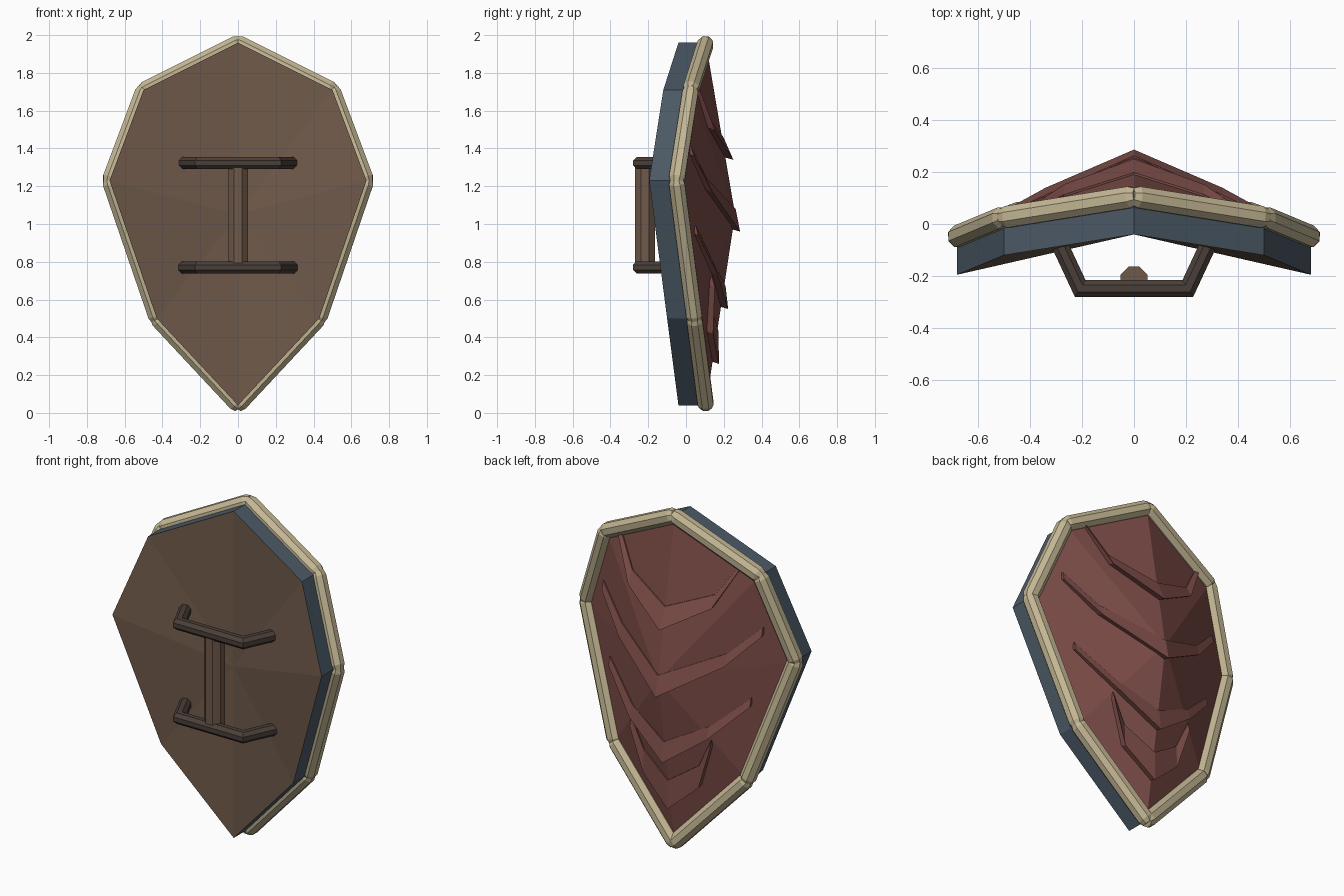
import bpy, math
from mathutils import Vector
from mathutils.bvhtree import BVHTree

cube = bpy.data.objects.get("Cube")
if cube:
    bpy.data.objects.remove(cube)


def material(name, srgb):
    col = [(c / 255 / 12.92 if c < 11 else ((c / 255 + 0.055) / 1.055) ** 2.4) for c in srgb] + [1]
    m = bpy.data.materials.new(name)
    m.use_nodes = True
    m.diffuse_color = col
    m.node_tree.nodes["Principled BSDF"].inputs["Base Color"].default_value = col
    return m


BROWN = material("brown leather", (112, 90, 74))
DARK = material("dark wood", (74, 63, 56))
SLATE = material("slate edge", (76, 90, 102))
RED = material("dull red", (125, 77, 72))
TAN = material("tan rim", (196, 183, 148))


def make(name, verts, faces, mats):
    me = bpy.data.meshes.new(name)
    me.from_pydata([tuple(v) for v in verts], [], faces)
    ob = bpy.data.objects.new(name, me)
    bpy.context.collection.objects.link(ob)
    for m in mats:
        me.materials.append(m)
    return ob


def loft(name, rings, mats):
    """Skin a list of equal closed rings and cap both ends."""
    n = len(rings[0])
    verts = [v for ring in rings for v in ring]
    faces = [(i * n + j, i * n + (j + 1) % n, (i + 1) * n + (j + 1) % n, (i + 1) * n + j)
             for i in range(len(rings) - 1) for j in range(n)]
    last = (len(rings) - 1) * n
    faces += [tuple(reversed(range(n))), tuple(range(last, last + n))]
    ob = make(name, verts, faces, mats)
    import bmesh
    bm = bmesh.new()
    bm.from_mesh(ob.data)
    bmesh.ops.recalc_face_normals(bm, faces=bm.faces)
    bm.to_mesh(ob.data)
    bm.free()
    return ob


def ring(centre, u, v, r, n=8):
    return [centre + u * r * math.cos(math.tau * (k + 0.5) / n)
            + v * r * math.sin(math.tau * (k + 0.5) / n) for k in range(n)]


# Shield body: front fan, edge band and domed back fan
half = [(0.5, -0.12, 1.71), (0.68, -0.195, 1.23), (0.43, -0.1, 0.5)]
front = [Vector(p) for p in
         [(0, -0.04, 1.96)] + half + [(0, -0.04, 0.04)] + [(-x, y, z) for x, y, z in half[::-1]]]
back = [p + Vector((0, 0.145, 0)) for p in front]
N = len(front)
verts = front + back + [Vector((0, -0.04, 1.05)), Vector((0, 0.26, 1.05))]
fan_front = [(i, (i + 1) % N, 2 * N) for i in range(N)]
fan_back = [((i + 1) % N + N, i + N, 2 * N + 1) for i in range(N)]
band = [((i + 1) % N, i, i + N, (i + 1) % N + N) for i in range(N)]
body = make("shield_body", verts, fan_front + fan_back + band, [BROWN, RED, SLATE])
for poly in body.data.polygons:
    poly.material_index = poly.index // N
tree = BVHTree.FromPolygons(verts, fan_back)

# Rim: one chamfered octagonal bar along each edge
for i in range(N):
    a, b = back[i], back[(i + 1) % N]
    d = (b - a).normalized()
    u = d.cross(Vector((0, 1, 0))).normalized()
    v = d.cross(u)
    stops = [(a - d * 0.012, 0.034), (a + d * 0.015, 0.045),
             (b - d * 0.015, 0.045), (b + d * 0.012, 0.034)]
    loft(f"rim_bar_{i + 1}", [ring(c, u, v, r) for c, r in stops], [TAN])


def surface(x, z):
    hit = tree.ray_cast(Vector((x, 2, z)), Vector((0, -1, 0)))[0]
    return hit.y if hit else 0.0


# Chevron ridges on the back: (x, lower z, height, lift) from outer end to middle
chevrons = [
    [(0.39, 1.72, 0.04, 0.02), (0.27, 1.5, 0.07, 0.035), (0, 1.34, 0.12, 0.04)],
    [(0.52, 1.36, 0.05, 0.02), (0.34, 1.17, 0.07, 0.035), (0, 0.96, 0.12, 0.04)],
    [(0.46, 0.94, 0.05, 0.02), (0.25, 0.73, 0.07, 0.035), (0, 0.55, 0.12, 0.04)],
    [(0.26, 0.67, 0.05, 0.03), (0.18, 0.42, 0.13, 0.035), (0, 0.26, 0.17, 0.035)],
]
for k, arm in enumerate(chevrons):
    path = arm + [(-x, z, h, l) for x, z, h, l in arm[-2::-1]]
    rings = []
    for x, z, h, lift in path:
        y, top = surface(x, z), surface(x, z + h)
        rings.append([Vector((x, top + 0.008, z + h)), Vector((x, y + lift, z)),
                      Vector((x, y - 0.03, z + 0.02)), Vector((x, top - 0.03, z + h))])
    loft(f"back_chevron_{k + 1}", rings, [RED])

# Strap bars: mitred octagonal tubes bent back into the body
up = Vector((0, 0, 1))
for name, z in (("upper_strap_bar", 1.323), ("lower_strap_bar", 0.77)):
    pts = [Vector((x, y, z)) for x, y in
           ((-0.29, -0.07), (-0.207, -0.248), (0.207, -0.248), (0.29, -0.07))]
    rings = []
    for i, p in enumerate(pts):
        d1 = (p - pts[i - 1]).normalized() if i else (pts[1] - p).normalized()
        d2 = (pts[i + 1] - p).normalized() if i < 3 else d1
        side = up.cross((d1 + d2).normalized())
        mitre = side / side.dot(up.cross(d1))
        rings.append(ring(p, mitre, up, 0.035))
    loft(name, rings, [DARK])

# Upright hand grip between the bars
X, Y = Vector((1, 0, 0)), Vector((0, 1, 0))
loft("hand_grip", [ring(Vector((0, -0.217, z)), X, Y, 0.057) for z in (0.78, 1.31)], [BROWN])
